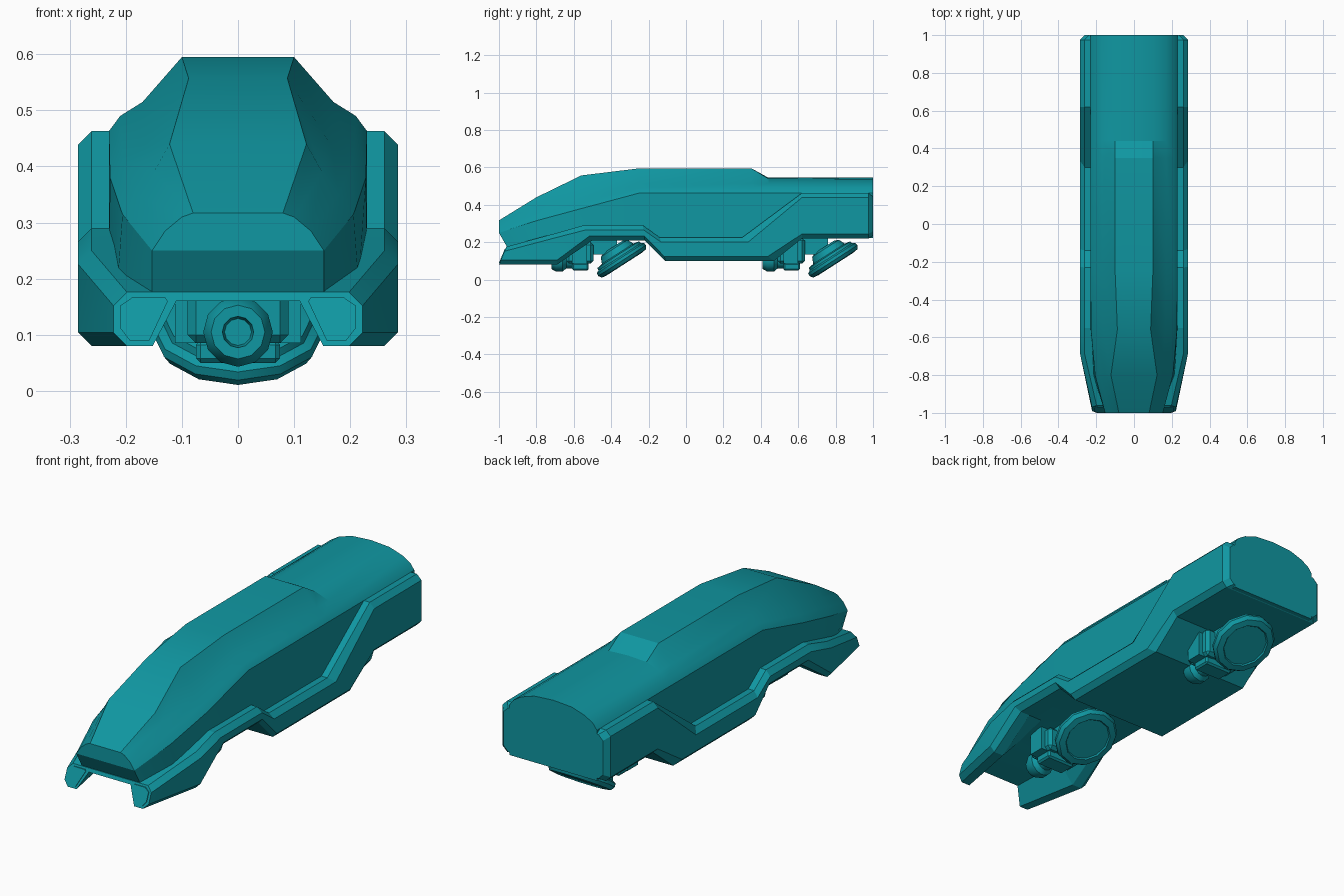
import bpy, bmesh, math
from mathutils import Matrix, Vector

cube = bpy.data.objects.get("Cube")
if cube:
    bpy.data.objects.remove(cube, do_unlink=True)

teal = bpy.data.materials.new("teal_paint")
teal.use_nodes = True
COLOR = (0.005, 0.31, 0.36, 1)
teal.diffuse_color = COLOR
teal.node_tree.nodes["Principled BSDF"].inputs["Base Color"].default_value = COLOR


def finish(name, bm, angle=25):
    bmesh.ops.remove_doubles(bm, verts=bm.verts, dist=1e-5)
    bmesh.ops.recalc_face_normals(bm, faces=bm.faces)
    me = bpy.data.meshes.new(name)
    bm.to_mesh(me)
    bm.free()
    me.materials.append(teal)
    ob = bpy.data.objects.new(name, me)
    bpy.context.scene.collection.objects.link(ob)
    bpy.ops.object.select_all(action='DESELECT')
    ob.select_set(True)
    bpy.context.view_layer.objects.active = ob
    bpy.ops.object.shade_smooth_by_angle(angle=math.radians(angle))
    return ob


def loft(name, halves, rows, angle):
    """Skin mirrored half sections; ends are closed by rows or by one polygon."""
    bm = bmesh.new()
    n = len(halves[0])
    rings = []
    for half in halves:
        right = [bm.verts.new(p) for p in half]
        left = [bm.verts.new((-x, y, z)) for x, y, z in half]
        rings.append(right + left[::-1])
    m = 2 * n
    for a, b in zip(rings, rings[1:]):
        for i in range(m):
            j = (i + 1) % m
            bm.faces.new((a[i], a[j], b[j], b[i]))
    for r in (rings[0], rings[-1]):
        if rows:
            for i in range(n - 1):
                bm.faces.new((r[i], r[i + 1], r[m - 2 - i], r[m - 1 - i]))
        else:
            bm.faces.new(r)
    return finish(name, bm, angle)


# Main body shell: y, then roof centre height and roof edge to sill points (x, z)
side = [(.17, .515), (.21, .49), (.23, .463), (.23, .222)]
sections = [
    (1, .545, [(.10, .538)] + side),
    (.44, .545, [(.10, .54)] + side),
    (.35, .595, [(.10, .595)] + side),
    (-.25, .595, [(.10, .595)] + side),
    (-.56, .557, [(.088, .557), (.165, .44), (.205, .41), (.228, .38), (.23, .222)]),
    (-.80, .44, [(.122, .44), (.15, .39), (.18, .35), (.206, .315), (.215, .19)]),
    (-1, .317, [(.08, .317), (.10, .31), (.13, .285), (.153, .25), (.153, .172)]),
]
halves = []
for y, top, pts in sections:
    half = [(0, y, top)] + [(x, y, z) for x, z in pts]
    if y == -1:
        half[-1] = (pts[-1][0], -.955, pts[-1][1])   # undercut nose
    halves.append(half)
loft("body_shell", halves, True, 22)

# Lower hull with stepped side skirts and front fenders
# top y, top z, bottom y, bottom z, outer x, belly z, fender foot x, belly edge x
hull = [
    (1, .445, 1, .235, .262, .235, .22, .11),
    (.975, .463, .975, .22, .285, .22, .22, .11),
    (.62, .463, .62, .22, .285, .22, .22, .11),
    (.30, .225, .47, .10, .285, .10, .22, .11),
    (-.14, .225, -.11, .10, .285, .10, .22, .11),
    (-.23, .29, -.22, .21, .285, .21, .22, .11),
    (-.55, .29, -.50, .21, .285, .21, .21, .14),
    (-.69, .25, -.69, .08, .285, .17, .21, .13),
    (-.96, .176, -1, .08, .222, .16, .152, .11),
]
halves = []
for yt, zt, yb, zb, xo, zu, xf, xi in hull:
    def at(x, z):
        return (x, yb + (yt - yb) * (z - zb) / (zt - zb), z)
    c = .024
    halves.append([at(0, zt), at(xo - c, zt), at(xo, zt - c), at(xo, zb + c),
                   at(xo - c, zb), at(xf, zb), at(xi, zu), at(0, zu)])
loft("lower_hull", halves, False, 15)

# Lamp plates on the fender fronts
lamp = [(.125, .160), (.13, .167), (.188, .167), (.21, .152),
        (.21, .112), (.193, .09), (.158, .09)]
for s, label in ((1, "left"), (-1, "right")):
    bm = bmesh.new()
    layers = []
    for push in (-.004, .004):
        layers.append([bm.verts.new((s * x, -1 + .04 * (z - .08) / .096 - push, z))
                       for x, z in lamp])
    back, front = layers
    bm.faces.new(back)
    bm.faces.new(front)
    for i in range(len(lamp)):
        j = (i + 1) % len(lamp)
        bm.faces.new((back[i], back[j], front[j], front[i]))
    finish(label + "_lamp_plate", bm, 10)


def box(name, x, y0, y1, z0, z1, bevel=0):
    bm = bmesh.new()
    bmesh.ops.create_cube(bm, size=1)
    for v in bm.verts:
        v.co = Vector((v.co.x * 2 * x, (y0 + y1) / 2 + v.co.y * (y1 - y0),
                       (z0 + z1) / 2 + v.co.z * (z1 - z0)))
    if bevel:
        bmesh.ops.bevel(bm, geom=bm.edges[:], offset=bevel, segments=1, affect='EDGES')
    return finish(name, bm, 15)


def lathe(name, profile, center, axis, sides):
    """Turn (radius, height) pairs around an axis lying in the y-z plane."""
    bm = bmesh.new()
    u = Vector(axis).normalized()
    v = Vector((1, 0, 0))
    w = u.cross(v)
    rings = []
    for r, h in profile:
        rings.append([bm.verts.new(Vector(center) + u * h + r *
                      (w * math.cos(t) + v * math.sin(t)))
                      for t in (2 * math.pi * k / sides for k in range(sides))])
    for a, b in zip(rings, rings[1:]):
        for i in range(sides):
            j = (i + 1) % sides
            bm.faces.new((a[i], a[j], b[j], b[i]))
    bm.faces.new(rings[0])
    bm.faces.new(rings[-1])
    return finish(name, bm, 32)


# Two hover units: carrier block, nozzle and tilted lift disc
disc = [(.105, .006), (.11, 0), (.14, .004), (.152, .022), (.15, .038),
        (.135, .046), (.132, .06), (.10, .066), (.085, .10), (.06, .11)]
nozzle = [(.024, .03), (.028, 0), (.048, 0), (.062, .025), (.062, .06), (.045, .08), (.045, .2)]
for label, d, roof in (("front", 0, .20), ("rear", 1.13, .225)):
    box(label + "_carrier_block", .09, -.64 + d, -.495 + d, .085, roof, .015)
    box(label + "_carrier_wings", .112, -.61 + d, -.53 + d, .085, roof)
    box(label + "_carrier_foot", .075, -.61 + d, -.52 + d, .05, .09, .008)
    box(label + "_disc_arm", .045, -.52 + d, -.37 + d, .135, roof + .012)
    lathe(label + "_nozzle", nozzle, (0, -.72 + d, .105), (0, 1, 0), 12)
    lathe(label + "_lift_disc", disc, (0, -.33 + d, .083), (0, -.54, .84), 12)
